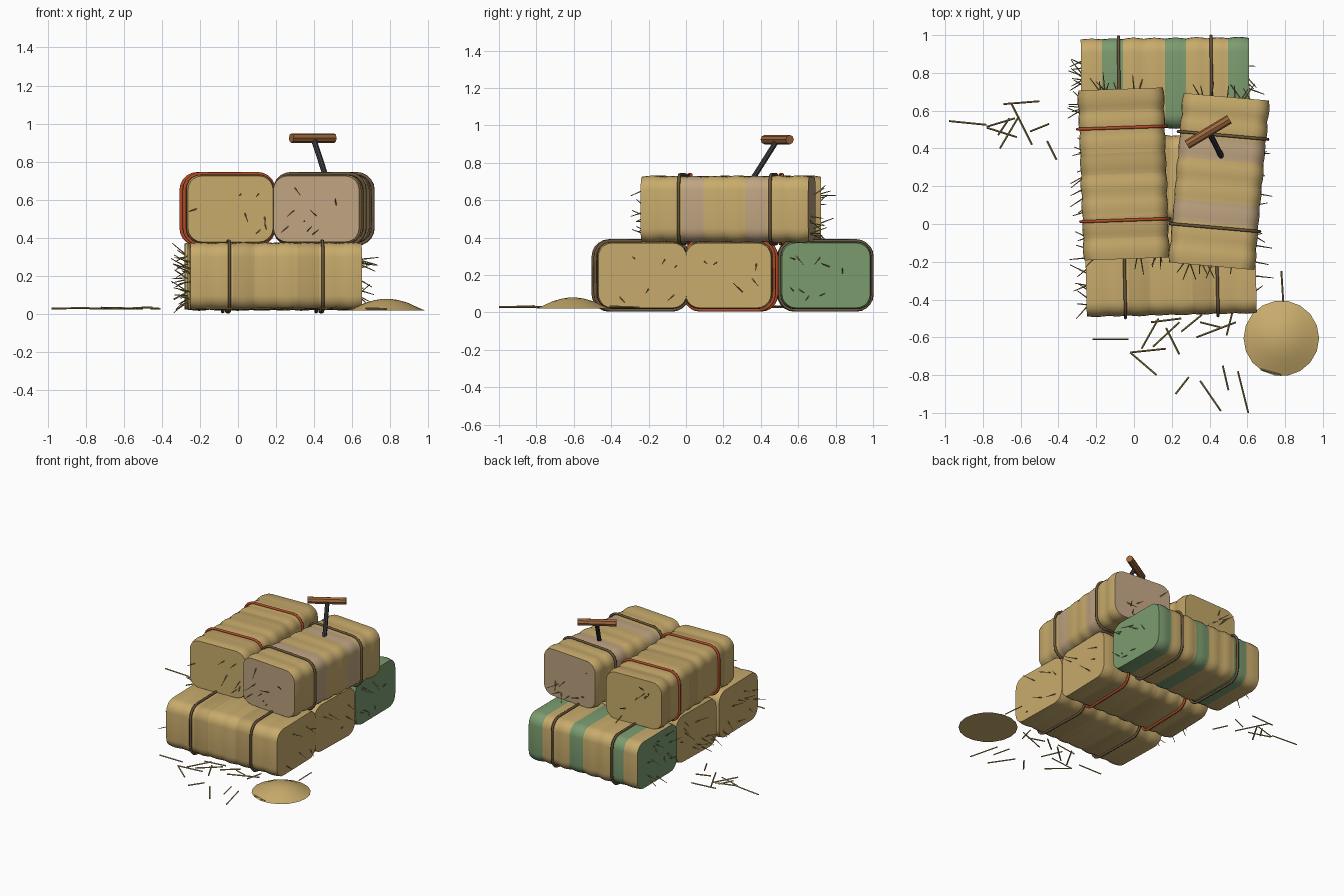
import bpy, bmesh, random
from math import sin, cos, pi, radians
from mathutils import Vector, Matrix

if "Cube" in bpy.data.objects:
    bpy.data.objects.remove(bpy.data.objects["Cube"])

random.seed(7)


def material(name, rgb):
    m = bpy.data.materials.new(name)
    m.diffuse_color = (*rgb, 1)
    m.use_nodes = True
    m.node_tree.nodes["Principled BSDF"].inputs["Base Color"].default_value = m.diffuse_color
    return m


STRAW = material("straw", (0.58, 0.41, 0.15))
DARK = material("straw_dark", (0.50, 0.35, 0.13))
GREEN = material("green_hay", (0.20, 0.33, 0.16))
PINK = material("faded_hay", (0.52, 0.37, 0.22))
STALK = material("stalk", (0.44, 0.32, 0.11))
BROWN = material("brown_twine", (0.14, 0.09, 0.045))
RED = material("red_twine", (0.45, 0.07, 0.02))
WOOD = material("wood", (0.35, 0.14, 0.045))
IRON = material("iron", (0.045, 0.045, 0.055))


def finish(bm, name, mats, angle=40):
    bmesh.ops.recalc_face_normals(bm, faces=bm.faces)
    me = bpy.data.meshes.new(name)
    bm.to_mesh(me)
    bm.free()
    ob = bpy.data.objects.new(name, me)
    bpy.context.collection.objects.link(ob)
    for m in mats:
        me.materials.append(m)
    bpy.ops.object.select_all(action='DESELECT')
    ob.select_set(True)
    bpy.context.view_layer.objects.active = ob
    bpy.ops.object.shade_smooth_by_angle(angle=radians(angle))
    return ob


def rod(bm, a, b, r, sides=4, r2=None):
    a, b = Vector(a), Vector(b)
    d = b - a
    mat = Matrix.Translation((a + b) / 2) @ d.to_track_quat('Z', 'Y').to_matrix().to_4x4()
    bmesh.ops.create_cone(bm, cap_ends=True, segments=sides, radius1=r,
                          radius2=r if r2 is None else r2, depth=d.length, matrix=mat)


def outline(w, h, r, n=5):
    # rounded rectangle in the local yz plane
    pts = []
    for k, (sy, sz) in enumerate(((1, 1), (-1, 1), (-1, -1), (1, -1))):
        for i in range(n + 1):
            a = pi / 2 * (k + i / n)
            pts.append((sy * (w / 2 - r) + r * cos(a), sz * (h / 2 - r) + r * sin(a)))
    return pts


def bridge(bm, A, B, mi=0):
    n = len(A)
    for i in range(n):
        f = bm.faces.new((A[i], A[(i + 1) % n], B[(i + 1) % n], B[i]))
        f.material_index = mi


def bale(name, centre, rot, length, width, accent, phase, twine, straws):
    M = Matrix.Translation(centre) @ Matrix.Rotation(radians(rot), 4, 'Z')
    h, r, flakes, sub = 0.35, 0.075, 8, 4
    strong = accent is not DARK

    # compressed body made of bulging flakes
    bm = bmesh.new()
    rings, bands = [], []
    for f in range(flakes):
        size = random.uniform(-0.004, 0.005)
        for s in range(sub + (f == flakes - 1)):
            t = s / sub
            g = (0.010 + size) * sin(pi * t) - 0.003
            x = length * ((f + t) / flakes - 0.5)
            rings.append([bm.verts.new(M @ Vector((x, y, z)))
                          for y, z in outline(width + g, h + g, r)])
            bands.append(1 if f % 3 == phase else 0)
    for i in range(len(rings) - 1):
        bridge(bm, rings[i], rings[i + 1], bands[i])
    for ring in (rings[0], rings[-1]):
        bm.faces.new(ring).material_index = 1 if strong else 0
    finish(bm, name, [STRAW, accent], 50)

    # two twine loops
    bm = bmesh.new()
    for x0 in (-0.245, 0.245):
        tubes = []
        tr, path = 0.009, outline(width + 0.02, h + 0.02, r + 0.01)
        inner = outline(width, h, r)
        for (y, z), (yi, zi) in zip(path, inner):
            out = Vector((0, y - yi, z - zi)).normalized()
            c = Vector((x0, y, z))
            tubes.append([bm.verts.new(M @ (c + out * tr * cos(a) + Vector((tr * sin(a), 0, 0))))
                          for a in (pi / 3 * j for j in range(6))])
        for i in range(len(tubes)):
            bridge(bm, tubes[i], tubes[(i + 1) % len(tubes)])
    finish(bm, name + "_twine", [twine], 70)

    # loose stalks poking from both ends
    bm = bmesh.new()
    for side, count in zip((-1, 1), straws):
        for _ in range(count):
            p = Vector((side * (length / 2 - 0.01), random.uniform(-0.4, 0.4) * width,
                        random.uniform(-0.4, 0.35) * h))
            d = Vector((side * random.uniform(0.5, 1), random.uniform(-.7, .7),
                        random.uniform(-.6, .6))).normalized()
            rod(bm, M @ p, M @ (p + d * random.uniform(0.05, 0.11)), 0.004, 4, 0.002)
    finish(bm, name + "_stalks", [STALK], 30)


# stack: three bales below, two across the top
bale("front_bale", (0.195, -0.243, 0.198), 1.3, 0.90, 0.475, DARK, 2, BROWN, (12, 6))
bale("middle_bale", (0.19, 0.238, 0.198), -1.5, 0.90, 0.46, DARK, 0, RED, (12, 5))
bale("back_bale", (0.165, 0.745, 0.198), 0.5, 0.89, 0.475, GREEN, 1, BROWN, (16, 9))
bale("top_left_bale", (-0.055, 0.265, 0.552), 92, 0.90, 0.45, DARK, 1, RED, (7, 8))
bale("top_right_bale", (0.45, 0.225, 0.552), 85, 0.90, 0.455, PINK, 2, BROWN, (8, 9))

# scattered straw on the ground: x1, y1, x2, y2
loose = [
    (-.98, .545, -.78, .525), (-.69, .635, -.5, .65), (-.71, .4, -.61, .57), (-.78, .515, -.63, .56),
    (-.65, .64, -.54, .42), (-.66, .56, -.72, .47), (-.78, .51, -.62, .46), (-.55, .49, -.45, .53),
    (-.46, .44, -.41, .34), (-.22, -.61, -.03, -.61), (-.02, -.68, .12, -.8), (-.02, -.68, .17, -.66),
    (.22, -.9, .29, -.81), (.35, -.83, .46, -.99), (.47, -.75, .5, -.88), (.55, -.78, .605, -1.0),
    (.04, -.66, .13, -.5), (.17, -.55, .24, -.69), (.09, -.52, .25, -.5), (.1, -.65, .24, -.52),
    (.25, -.57, .36, -.48), (.33, -.6, .54, -.52), (.49, -.59, .52, -.47), (.35, -.52, .47, -.55),
    (.78, -.25, .79, -.41), (.64, -.6, .72, -.65), (.67, -.77, .78, -.8)]
bm = bmesh.new()
for x1, y1, x2, y2 in loose:
    rod(bm, (x1, y1, random.uniform(.027, .033)), (x2, y2, random.uniform(.027, .035)), 0.005)
finish(bm, "scattered_straw", [STALK], 30)

# chaff mound
bm = bmesh.new()
rings = [[bm.verts.new((0.78 + r * cos(2 * pi * i / 18), -0.605 + r * sin(2 * pi * i / 18), z))
          for i in range(18)]
         for r, z in ((.2, .02), (.16, .037), (.11, .06), (.06, .074), (.02, .08))]
for a, b in zip(rings, rings[1:]):
    bridge(bm, a, b)
bm.faces.new(rings[0])
bm.faces.new(rings[-1])
finish(bm, "chaff_mound", [STRAW], 50)

# hay hook stuck in the top bale
bm = bmesh.new()
rod(bm, (0.395, 0.49, 0.925), (0.475, 0.335, 0.68), 0.015, 8)
finish(bm, "hook_shank", [IRON])
bm = bmesh.new()
rod(bm, (0.28, 0.42, 0.924), (0.505, 0.555, 0.924), 0.025, 8)
finish(bm, "hook_handle", [WOOD], 30)
